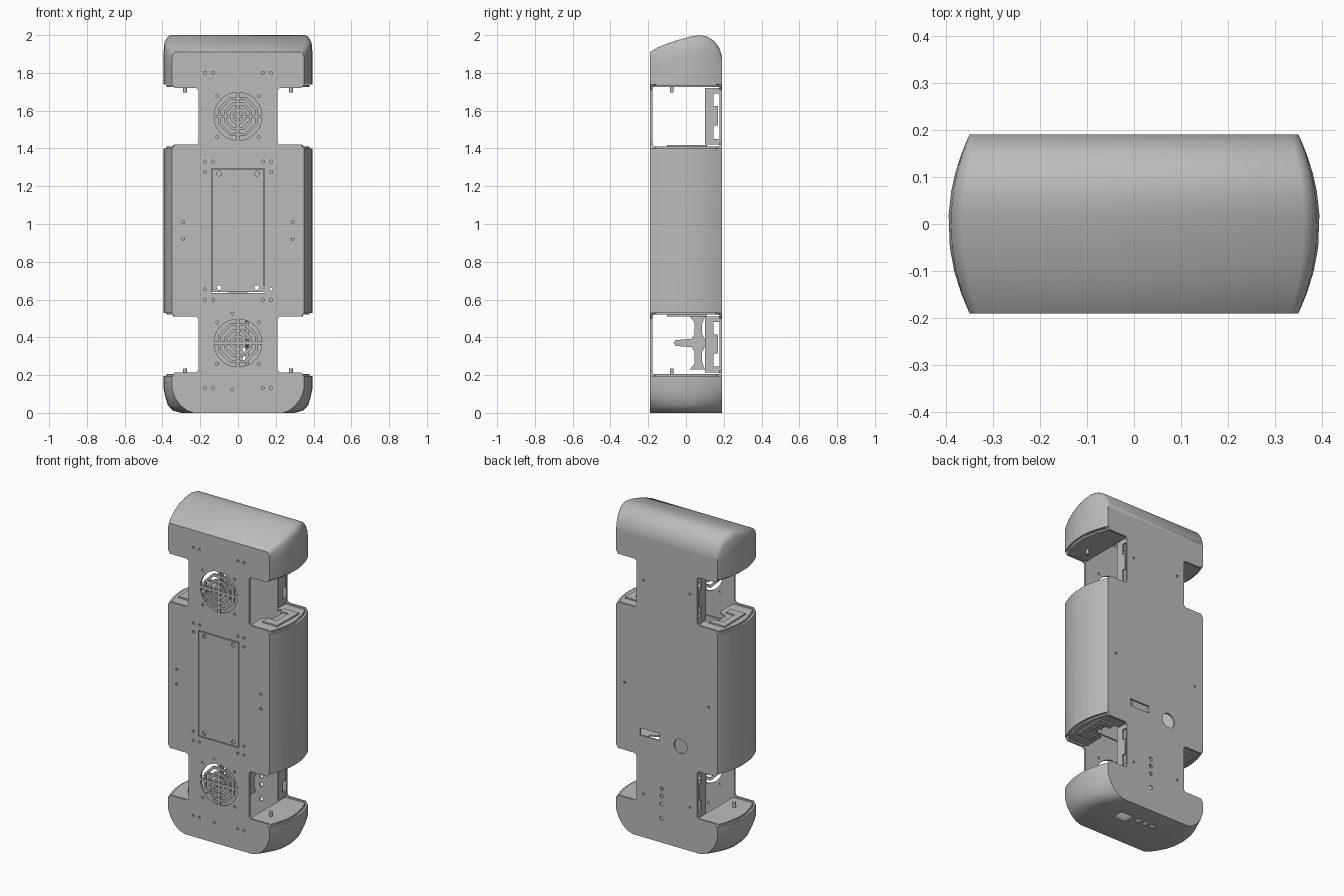
import bpy, bmesh, math
from mathutils import Matrix, Vector

cube = bpy.data.objects.get("Cube")
if cube:
    bpy.data.objects.remove(cube, do_unlink=True)

grey = bpy.data.materials.new("plain grey")
grey.use_nodes = True
COLOUR = (0.5, 0.5, 0.5, 1)
grey.diffuse_color = COLOUR
for node in grey.node_tree.nodes:
    if node.type == 'BSDF_PRINCIPLED':
        node.inputs["Base Color"].default_value = COLOUR


def make(name, bm, angle=32):
    bmesh.ops.recalc_face_normals(bm, faces=bm.faces)
    mesh = bpy.data.meshes.new(name)
    bm.to_mesh(mesh)
    bm.free()
    mesh.materials.append(grey)
    ob = bpy.data.objects.new(name, mesh)
    bpy.context.collection.objects.link(ob)
    return ob


def smooth(ob, angle=32):
    bpy.ops.object.select_all(action='DESELECT')
    ob.select_set(True)
    bpy.context.view_layer.objects.active = ob
    bpy.ops.object.shade_smooth_by_angle(angle=math.radians(angle))


def cut(ob, cutter):
    mod = ob.modifiers.new("cut", 'BOOLEAN')
    mod.operation = 'DIFFERENCE'
    mod.solver = 'EXACT'
    mod.object = cutter
    bpy.context.view_layer.update()
    deps = bpy.context.evaluated_depsgraph_get()
    result = bpy.data.meshes.new_from_object(ob.evaluated_get(deps))
    ob.modifiers.clear()
    ob.data = result
    bpy.data.objects.remove(cutter, do_unlink=True)


def prism(bm, points, axis, low, high):
    """Extrude a flat outline along the named axis."""
    def place(p, d):
        return {'x': (d, *p), 'y': (p[0], d, p[1]), 'z': (*p, d)}[axis]
    a, b = ([bm.verts.new(place(p, d)) for p in points] for d in (low, high))
    bm.faces.new(a)
    bm.faces.new(b[::-1])
    for i in range(len(a)):
        bm.faces.new((a[i - 1], b[i - 1], b[i], a[i]))


def box(bm, x, y, z):
    prism(bm, [(x[0], y[0]), (x[1], y[0]), (x[1], y[1]), (x[0], y[1])], 'z', *z)


def disc(bm, u, v, r, axis, low, high, sides=12):
    prism(bm, [(u + r * math.cos(math.tau * i / sides), v + r * math.sin(math.tau * i / sides))
               for i in range(sides)], axis, low, high)


def ring(bm, z, outer, inner, y0, y1, sides=8):
    """Flat ring facing the front."""
    loops = [[bm.verts.new((r * math.cos(math.tau * (i + .5) / sides), y,
                            z + r * math.sin(math.tau * (i + .5) / sides))) for i in range(sides)]
             for r, y in ((outer, y0), (outer, y1), (inner, y1), (inner, y0))]
    for k in range(4):
        a, b = loops[k - 1], loops[k]
        for i in range(sides):
            bm.faces.new((a[i - 1], a[i], b[i], b[i - 1]))


# Outer casing: rounded roof profile, bulged sides, tucked-in base
ROOF = [(-.19, 1.91), (-.15, 1.935), (-.1, 1.955), (-.05, 1.972), (.02, 1.991), (.07, 2),
        (.11, 1.993), (.15, 1.968), (.175, 1.935), (.19, 1.89)]
BASE = [(0, .235, .3), (.012, .27, .345), (.04, .305, .372), (.08, .333, .384), (.13, .35, .395)]
CROWN = [(.09, .35, .395), (.03, .35, .39), (.01, .345, .378), (0, .335, .36)]


def hull(inset):
    bm = bmesh.new()
    rows = []
    for n, (h, edge, bulge) in enumerate(BASE + CROWN):
        right, left = [], []
        for y, top in ROOF:
            x = edge + (bulge - edge) * (1 - (y / .19) ** 2) - inset
            z = h + inset if n < len(BASE) else top - h - inset
            yy = y * (1 - inset / .19)
            right.append(bm.verts.new((x, yy, z)))
            left.append(bm.verts.new((-x, yy, z)))
        rows.append(right + left[::-1])
    count = len(rows[0])
    for a, b in zip(rows, rows[1:]):
        for i in range(count):
            bm.faces.new((a[i - 1], a[i], b[i], b[i - 1]))
    for row in (rows[0], rows[-1]):
        for i in range(count // 2 - 1):
            bm.faces.new((row[i], row[i + 1], row[-i - 2], row[-i - 1]))
    bmesh.ops.triangulate(bm, faces=bm.faces)
    return bm


WALL = .012
casing = make("casing", hull(0))
cut(casing, make("hollow", hull(WALL)))

FANS = (.37, 1.57)
WELLS = ((.215, .51), (1.42, 1.72))
tools = bmesh.new()

# Four open wheel wells
for low, high in WELLS:
    for s in (1, -1):
        outline = [(.22, low), (.335, low), (.348, low - .02), (.5, low - .02),
                   (.5, high + .018), (.348, high + .018), (.335, high), (.22, high),
                   (.21, high - .01), (.21, low + .01)]
        prism(tools, [(s * x, z) for x, z in outline], 'y', -.3, .3)

# Front screw holes, fan openings and panel opening
holes = [(.175, z) for z in (.13, .6, .655, 1.275, 1.33, 1.8)]
holes += [(.132, z) for z in (.13, .6, 1.33, 1.8)]
holes += [(.11, f + d) for f in FANS for d in (-.11, .108)]
holes += [(.29, .92), (.29, 1.01)]
for x, z in holes:
    for s in (1, -1):
        disc(tools, s * x, z, .008, 'y', -.25, -.15)
for z in (.125, .525):
    disc(tools, -.03, z, .008, 'y', -.25, -.15)
for z in FANS:
    disc(tools, 0, z, .127, 'y', -.25, -.15, 32)
box(tools, (-.14, .14), (-.25, -.15), (.635, 1.295))

# Back socket, button hole, indicator holes and screw holes
box(tools, (.05, .185), (.15, .25), (.63, .675))
disc(tools, -.095, .635, .045, 'y', .15, .25, 24)
for z in (.15, .24, .29, .335):
    disc(tools, .035, z, .012, 'y', .15, .25)
for x, z in ((.16, .27), (.16, 1.6), (.29, .93)):
    for s in (1, -1):
        disc(tools, s * x, z, .007, 'y', .15, .25)

# Slots in the underside
box(tools, (.07, .15), (0, .07), (-.05, .05))
for x in (-.1, -.05, 0):
    box(tools, (x, x + .03), (.04, .07), (-.05, .05))
cut(casing, make("cutters", tools))
smooth(casing)

# Access panel with its four holes
bm = bmesh.new()
box(bm, (-.135, .135), (-.19, -.178), (.64, 1.29))
panel = make("access_panel", bm)
bm = bmesh.new()
for x in (-.1, .1):
    for z in (.663, 1.267):
        disc(bm, x, z, .013, 'y', -.25, -.15, 16)
cut(panel, make("panel_cutters", bm))

# Fan grilles
for label, z in zip(("lower", "upper"), FANS):
    bm = bmesh.new()
    for outer in (.112, .078, .044):
        ring(bm, z, outer, outer - .016, -.189, -.179)
    box(bm, (-.008, .008), (-.19, -.178), (z - .13, z + .13))
    box(bm, (-.13, .13), (-.19, -.178), (z - .008, z + .008))
    make(label + "_fan_grille", bm)

# Decks closing each well, with notched brackets and pegs
DECK = [(.2, -.178), (.337, -.178), (.358, -.12), (.376, -.05), (.378, .02), (.36, .12),
        (.337, .178), (.2, .178)]
NOTCH = [(.2, .1), (.26, .1), (.26, -.02), (.2, -.05)]
BRACKET = [(.24, -.1), (.34, -.1), (.345, .11), (.24, .11), (.24, .07), (.3, .07),
           (.3, -.05), (.24, -.05)]
for side, s in (("left", 1), ("right", -1)):
    for label, z, up in (("base", .2, 1), ("middle_lower", .525, -1),
                         ("middle_upper", 1.405, 1), ("top", 1.73, -1)):
        middle = label.startswith("middle")
        bm = bmesh.new()
        outline = DECK + (NOTCH if middle else [])
        prism(bm, [(s * x, y) for x, y in outline], 'z', z - .005, z + .005)
        if middle:
            prism(bm, [(s * x, y) for x, y in BRACKET], 'z', z, z + .014 * up)
        else:
            disc(bm, s * .28, -.075, .01, 'z', z, z + .035 * up)
        make(f"{side}_{label}_deck", bm)
    # Toothed flange behind each well
    for label, (low, high) in zip(("lower", "upper"), WELLS):
        bm = bmesh.new()
        teeth = [(.1, 0), (.1, 1), (.18, 1), (.18, .9), (.145, .9), (.145, .68), (.17, .68),
                 (.17, .34), (.145, .34), (.145, .1), (.18, .1), (.18, 0)]
        prism(bm, [(y, low + t * (high - low)) for y, t in teeth], 'x', s * .198, s * .208)
        make(f"{side}_{label}_flange", bm)

# Cross-shaped strut behind the lower fan
bm = bmesh.new()
half = [(.1, .14), (.085, .1), (.085, .05), (.1, .02)]
spine = [(.02, .14), (.045, .11), (.045, .045), (.03, .022), (-.055, .015), (-.065, 0)]
cross = half + [(y, -d) for y, d in half[::-1]]
cross += [(y, -d) for y, d in spine] + spine[-2::-1]
prism(bm, [(y, .37 + d) for y, d in cross], 'x', .04, .055)
make("inner_strut", bm)
